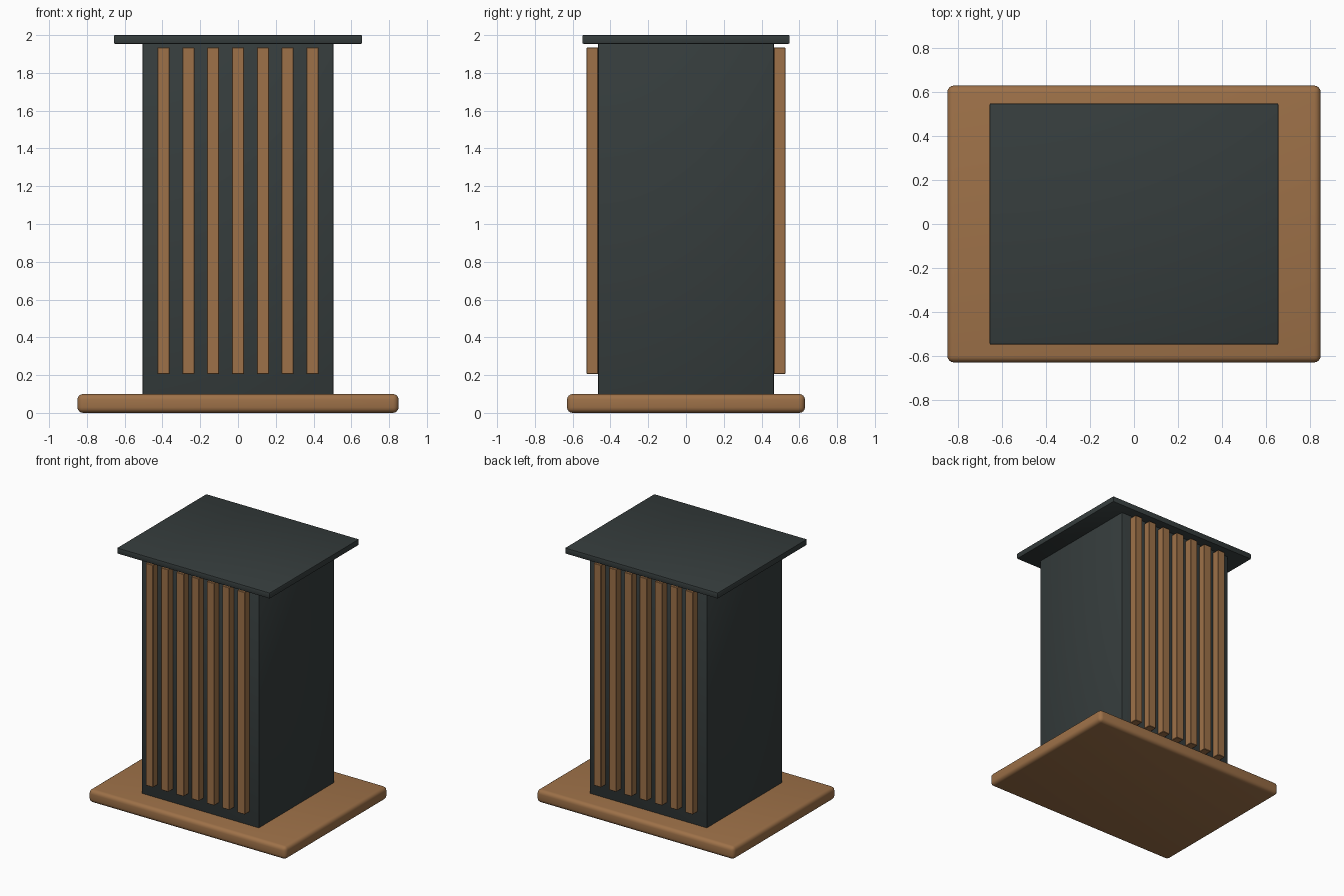
import bpy

if "Cube" in bpy.data.objects:
    bpy.data.objects.remove(bpy.data.objects["Cube"])


def material(name, rgb):
    m = bpy.data.materials.new(name)
    m.diffuse_color = (*rgb, 1.0)
    m.use_nodes = True
    m.node_tree.nodes["Principled BSDF"].inputs["Base Color"].default_value = m.diffuse_color
    return m


wood = material("warm_wood", (0.34, 0.165, 0.065))
dark = material("charcoal", (0.036, 0.046, 0.046))


def box(name, size, centre, mat, bevel, segments):
    """Bevelled box with sharp-aware smooth shading."""
    bpy.ops.mesh.primitive_cube_add(size=1, location=centre)
    ob = bpy.context.object
    ob.name = name
    ob.scale = size
    bpy.ops.object.transform_apply(location=False, rotation=False, scale=True)
    ob.data.materials.append(mat)
    mod = ob.modifiers.new("rounded_edges", "BEVEL")
    mod.width = bevel
    mod.segments = segments
    bpy.ops.object.modifier_apply(modifier=mod.name)
    bpy.ops.object.shade_smooth_by_angle()
    return ob


# Plinth, cabinet and overhanging lid
box("base", (1.70, 1.26, 0.10), (0, 0, 0.05), wood, 0.03, 4)
box("body", (1.01, 0.93, 1.865), (0, 0, 1.0275), dark, 0.005, 2)
box("lid", (1.315, 1.098, 0.046), (0, 0, 1.977), dark, 0.006, 2)

# Seven vertical slats on the front and on the back
for side, sign in (("front", -1), ("back", 1)):
    for i in range(7):
        box(f"{side}_slat_{i + 1}", (0.064, 0.06, 1.73),
            ((i - 3) * 0.1315, sign * 0.496, 1.07), wood, 0.003, 1)
